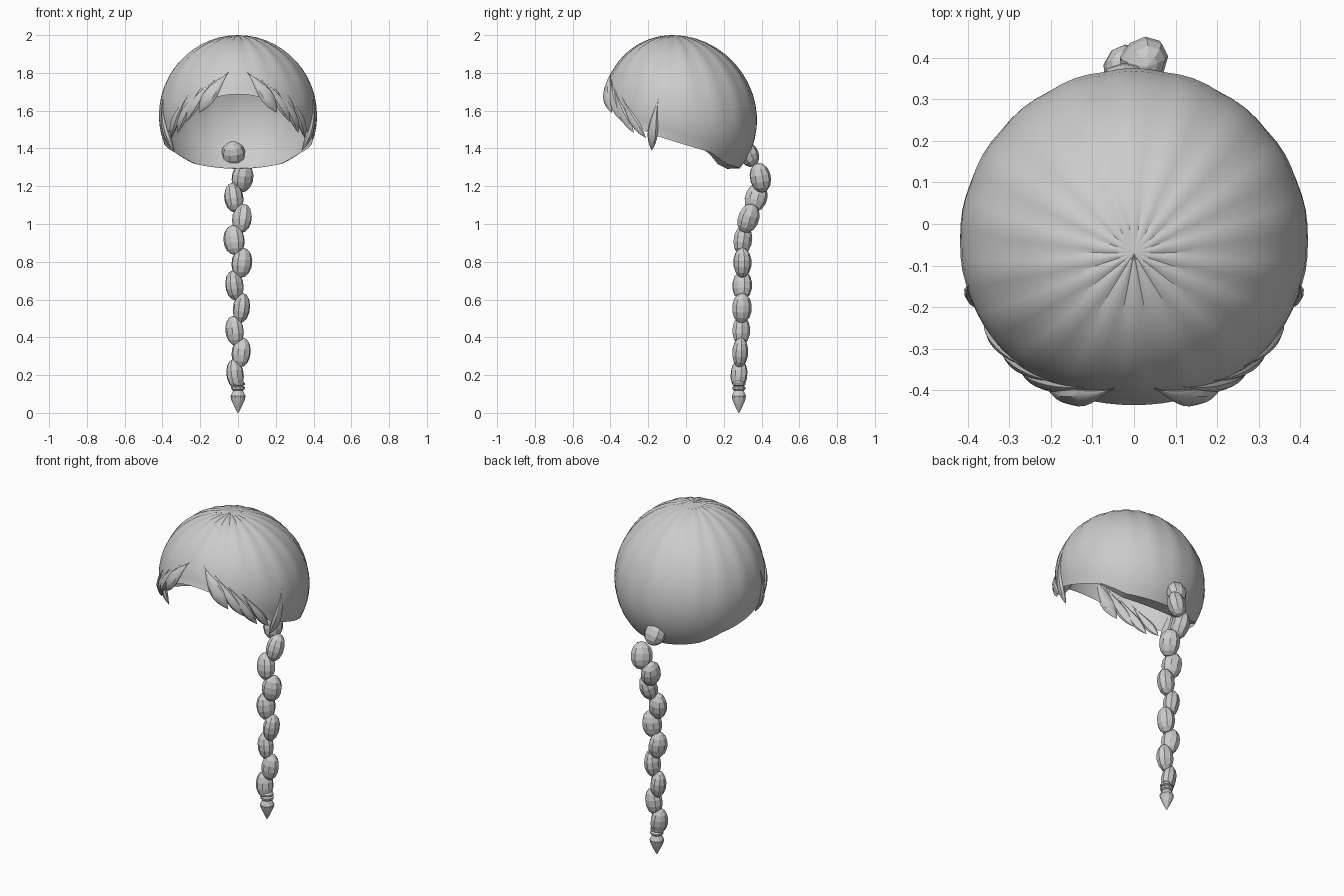
import bpy, bmesh, math
from mathutils import Vector

cube = bpy.data.objects.get("Cube")
if cube:
    bpy.data.objects.remove(cube, do_unlink=True)

gray = bpy.data.materials.new("light gray hair")
gray.use_nodes = True
gray.diffuse_color = (0.6, 0.6, 0.6, 1)
gray.node_tree.nodes["Principled BSDF"].inputs["Base Color"].default_value = (0.6, 0.6, 0.6, 1)

CENTER = Vector((0, -0.04, 1.58))
R = 0.42


def make(name, bm, smooth=None):
    bmesh.ops.recalc_face_normals(bm, faces=bm.faces)
    mesh = bpy.data.meshes.new(name)
    bm.to_mesh(mesh)
    bm.free()
    mesh.materials.append(gray)
    if smooth:
        mesh.shade_smooth()
        mesh.set_sharp_from_angle(angle=math.radians(smooth))
    obj = bpy.data.objects.new(name, mesh)
    bpy.context.collection.objects.link(obj)
    return obj


def skin(bm, rings):
    """Bridge successive closed loops of points."""
    loops = [[bm.verts.new(p) for p in ring] for ring in rings]
    n = len(loops[0])
    for a, b in zip(loops, loops[1:]):
        for i in range(n):
            j = (i + 1) % n
            bm.faces.new((a[i], a[j], b[j], b[i]))
    return loops


def dome(direction, scale=1.0):
    """Point of the head shape along a unit direction."""
    x, y, z = direction
    depth = 0.40 if y < 0 else 0.415
    return CENTER + scale * Vector((R * x, depth * y - 0.03 * z, R * z))


# Cap: fluted open dome, rim high at the forehead and low at the nape
RIM = [(-1, 1.69), (-0.9, 1.65), (-0.7, 1.56), (-0.4, 1.48),
       (0, 1.43), (0.4, 1.385), (0.7, 1.32), (1, 1.295)]


def rim_height(s):
    for (a, za), (b, zb) in zip(RIM, RIM[1:]):
        if s <= b:
            return za + (zb - za) * (s - a) / (b - a)
    return RIM[-1][1]


SEGMENTS, ROWS, PLEATS = 72, 16, 18
rings = []
for row in range(1, ROWS + 1):
    ring = []
    for i in range(SEGMENTS):
        a = math.tau * i / SEGMENTS
        limit = math.acos((rim_height(math.sin(a)) - CENTER.z) / R)
        t = limit * row / ROWS
        d = (math.sin(t) * math.cos(a), math.sin(t) * math.sin(a), math.cos(t))
        crease = abs(math.sin(PLEATS * a / 2))
        depth = 0.015 * math.sin(math.pi * min(1, row / ROWS + 0.1))
        ring.append(dome(d, 1 - depth * (1 - crease)))
    rings.append(ring)
# Lip curling inward at the nape
lip = []
for p in rings[-1]:
    k = max(0, (p.y - 0.1) / 0.2)
    lip.append(Vector((p.x * (1 - 0.1 * k), p.y - 0.002 - 0.07 * k, p.z - 0.003)))
rings.append(lip)
bm = bmesh.new()
loops = skin(bm, rings)
crown = bm.verts.new(dome((0, 0, 1)))
for i in range(SEGMENTS):
    bm.faces.new((crown, loops[0][i], loops[0][(i + 1) % SEGMENTS]))
cap = make("hair_cap", bm, 30)


def lock(name, start, end, width, thick, lift):
    """Flattened pointed strand lying over the dome."""
    start, end = Vector(start), Vector(end)
    steps, sides = 10, 8

    def at(t):
        q = start.lerp(end, t) - CENTER
        d = Vector((q.x / R, q.y / 0.40, q.z / R)).normalized()
        return dome(d, lift)

    rings = []
    for k in range(steps + 1):
        t = k / steps
        p = at(t)
        along = (at(t + 0.02) - at(t - 0.02)).normalized()
        out = (p - CENTER).normalized()
        side = along.cross(out).normalized()
        w = max(0.03, math.sin(math.pi * t ** 1.5))
        rings.append([p + w * (side * width * math.cos(math.tau * i / sides)
                               + out * thick * math.sin(math.tau * i / sides))
                      for i in range(sides)])
    bm = bmesh.new()
    loops = skin(bm, rings)
    bm.faces.new(loops[0])
    bm.faces.new(loops[-1])
    make(name, bm, 40)


# Fringe strands sweeping outward, and one long strand at each temple
for label, s in (("left", 1), ("right", -1)):
    lock(f"{label}_front_lock", (s * 0.05, -0.40, 1.82), (s * 0.21, -0.40, 1.59), 0.04, 0.022, 1.01)
    lock(f"{label}_inner_lock", (s * 0.12, -0.38, 1.77), (s * 0.28, -0.34, 1.54), 0.03, 0.018, 1.0)
    lock(f"{label}_middle_lock", (s * 0.19, -0.36, 1.72), (s * 0.33, -0.29, 1.48), 0.027, 0.016, 1.0)
    lock(f"{label}_outer_lock", (s * 0.26, -0.33, 1.68), (s * 0.37, -0.23, 1.45), 0.025, 0.016, 1.0)
    lock(f"{label}_temple_lock", (s * 0.40, -0.14, 1.67), (s * 0.37, -0.21, 1.37), 0.028, 0.018, 1.0)


# Braid: faceted beads alternating side to side along a hanging path
PATH = [(0.33, 1.37), (0.393, 1.245), (0.37, 1.14), (0.33, 1.03), (0.30, 0.915), (0.298, 0.795),
        (0.297, 0.675), (0.295, 0.555), (0.292, 0.435), (0.286, 0.32), (0.28, 0.205)]
for i, (y, z) in enumerate(PATH):
    taper = 1 - 0.022 * i
    a, b = PATH[max(0, i - 1)], PATH[min(len(PATH) - 1, i + 1)]
    slope = math.atan2(b[0] - a[0], a[1] - b[1])
    sign = -1 if i % 2 == 0 else 1
    bm = bmesh.new()
    bmesh.ops.create_uvsphere(bm, u_segments=9, v_segments=7, radius=1)
    bead = make(f"braid_bead_{i + 1}", bm)
    bead.scale = (0.064 * taper, 0.054 * taper, 0.08 if i else 0.072)
    bead.rotation_euler = (slope, sign * 0.12, 0.7 * i)
    bead.rotation_mode = "ZXY"
    bead.location = (sign * (0.024 - 0.0008 * i), y, z)

# Braid end: tie rings and pointed tuft turned from one profile
PROFILE = [(0.022, 0.175), (0.036, 0.158), (0.036, 0.148), (0.026, 0.143), (0.037, 0.136),
           (0.035, 0.124), (0.026, 0.118), (0.040, 0.09), (0.036, 0.07), (0.018, 0.03), (0.002, 0)]
bm = bmesh.new()
loops = skin(bm, [[(r * math.cos(math.tau * i / 10), 0.28 + r * math.sin(math.tau * i / 10), z)
                   for i in range(10)] for r, z in PROFILE])
bm.faces.new(loops[0])
bm.faces.new(loops[-1])
make("braid_tip", bm, 30)
